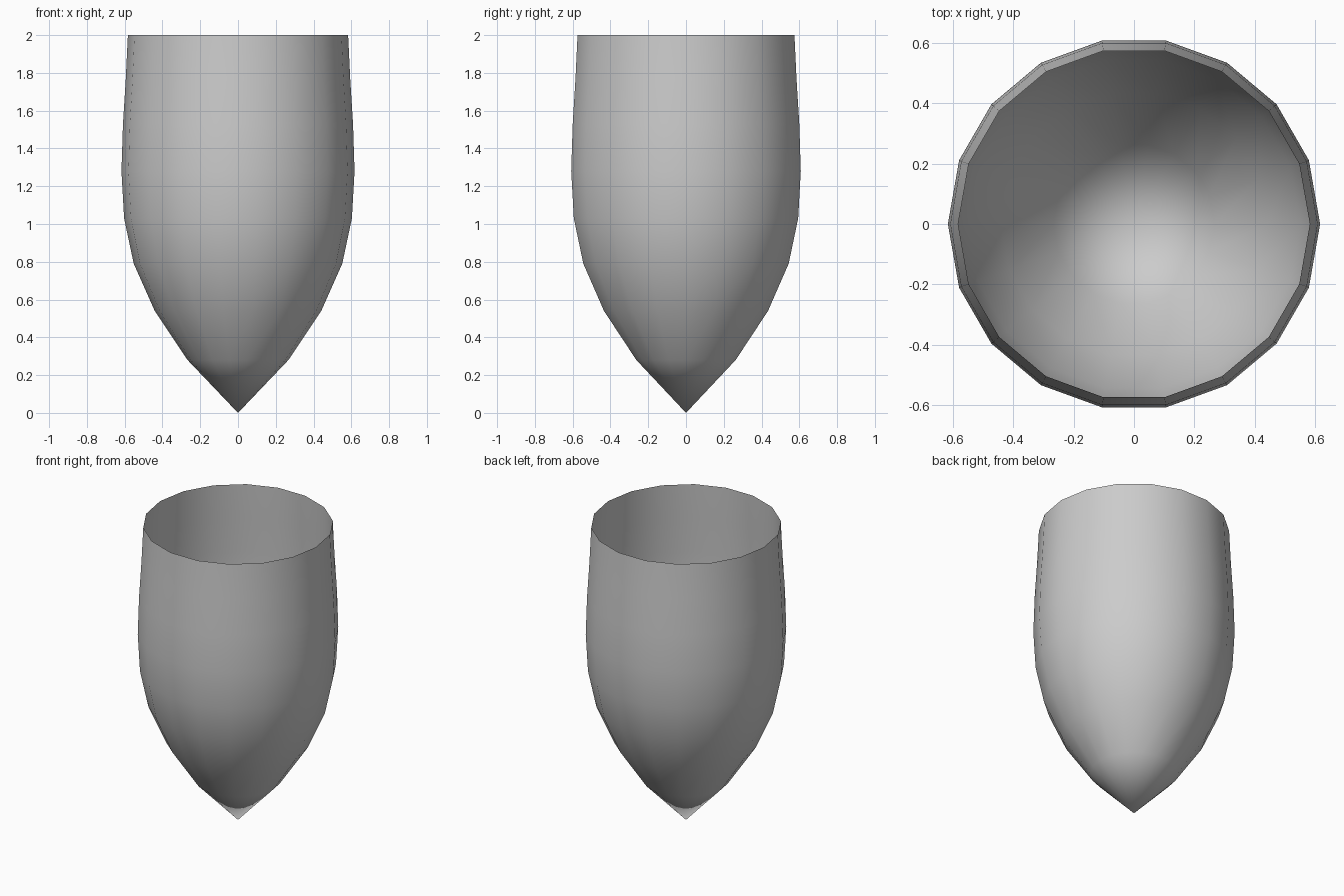
import bpy, bmesh, math

if "Cube" in bpy.data.objects:
    bpy.data.objects.remove(bpy.data.objects["Cube"])

SIDES = 18
# (radius, height) rings above the pointed base
PROFILE = [(0.267, 0.28), (0.441, 0.54), (0.552, 0.79), (0.603, 1.03),
           (0.617, 1.28), (0.609, 1.53), (0.594, 1.77), (0.583, 2.0)]

bm = bmesh.new()

# Rings of the open cup
rings = []
for r, z in PROFILE:
    rings.append([bm.verts.new((r * math.cos(2 * math.pi * i / SIDES),
                                r * math.sin(2 * math.pi * i / SIDES), z))
                  for i in range(SIDES)])

# Pointed base and wall, single-skinned and open at the top
tip = bm.verts.new((0, 0, 0))
for i in range(SIDES):
    j = (i + 1) % SIDES
    bm.faces.new((tip, rings[0][j], rings[0][i]))
    for lo, hi in zip(rings, rings[1:]):
        bm.faces.new((lo[i], lo[j], hi[j], hi[i]))
for f in bm.faces:
    f.smooth = True

mesh = bpy.data.meshes.new("pointed_cup")
bm.to_mesh(mesh)
bm.free()
cup = bpy.data.objects.new("pointed_cup", mesh)
bpy.context.collection.objects.link(cup)
